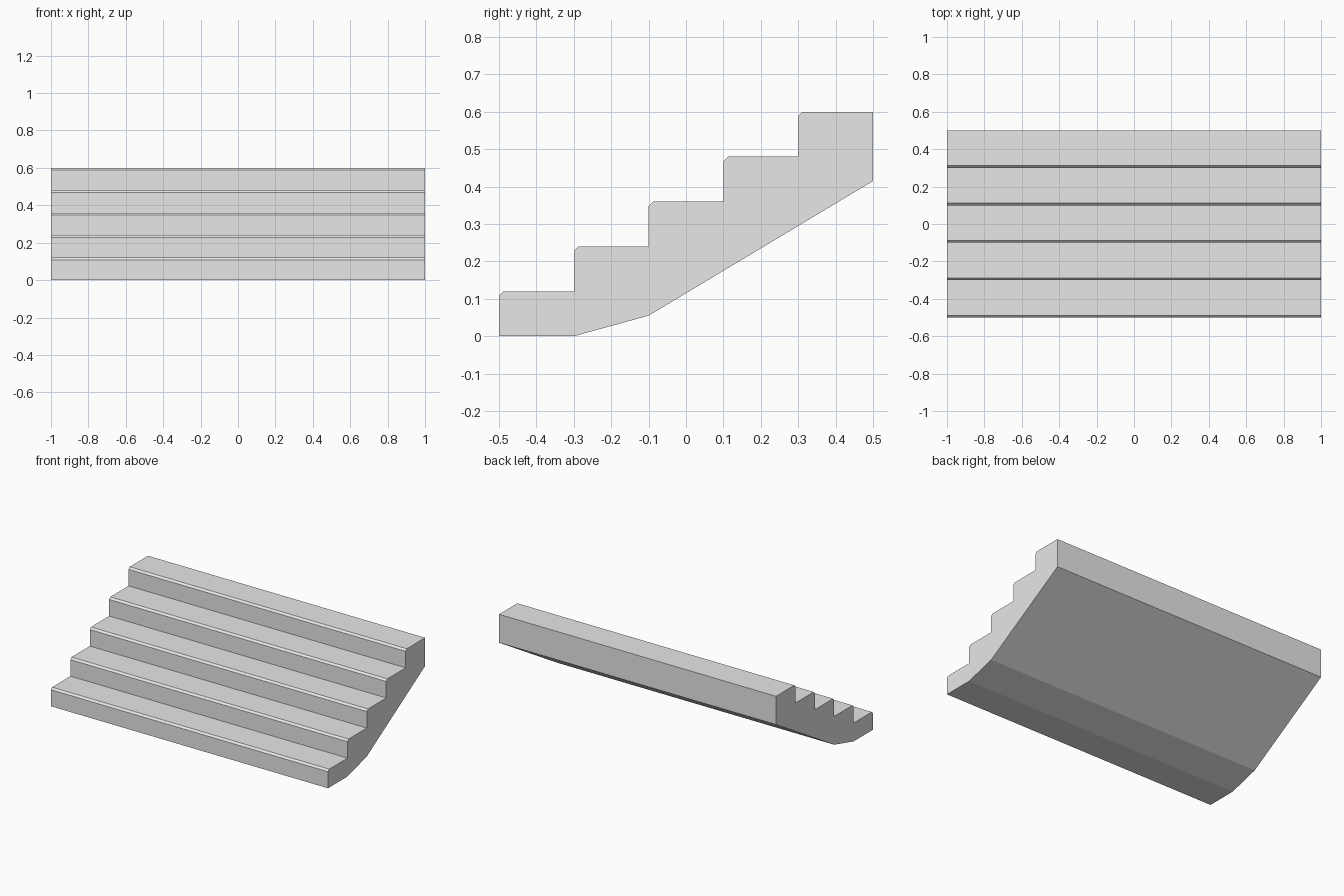
import bpy
import bmesh

cube = bpy.data.objects.get("Cube")
if cube:
    bpy.data.objects.remove(cube, do_unlink=True)

STEPS, TREAD, RISE, CHAMFER = 5, 0.2, 0.12, 0.012
HALF_WIDTH = 1.0
FRONT = -STEPS * TREAD / 2

# Plain concrete colour
concrete = bpy.data.materials.new("light grey concrete")
concrete.use_nodes = True
colour = (0.8, 0.8, 0.8, 1)
concrete.diffuse_color = colour
concrete.node_tree.nodes["Principled BSDF"].inputs["Base Color"].default_value = colour

# Side profile (y, z): sloped underside, then chamfered steps
underside = [(0.5, 0.415), (-0.1, 0.055), (-0.3, 0), (FRONT, 0)]
profile = list(underside)
for i in range(STEPS):
    y, top = FRONT + i * TREAD, (i + 1) * RISE
    profile += [(y, top - CHAMFER), (y + CHAMFER, top), (y + TREAD, top)]

# Stair flight: the profile extruded across the width
bm = bmesh.new()
side = bm.faces.new([bm.verts.new((-HALF_WIDTH, y, z)) for y, z in profile])
extruded = bmesh.ops.extrude_face_region(bm, geom=[side], use_keep_orig=True)
moved = [v for v in extruded["geom"] if isinstance(v, bmesh.types.BMVert)]
bmesh.ops.translate(bm, verts=moved, vec=(2 * HALF_WIDTH, 0, 0))
bmesh.ops.recalc_face_normals(bm, faces=bm.faces)

mesh = bpy.data.meshes.new("stair_flight")
bm.to_mesh(mesh)
bm.free()
mesh.materials.append(concrete)
stairs = bpy.data.objects.new("stair_flight", mesh)
bpy.context.collection.objects.link(stairs)
